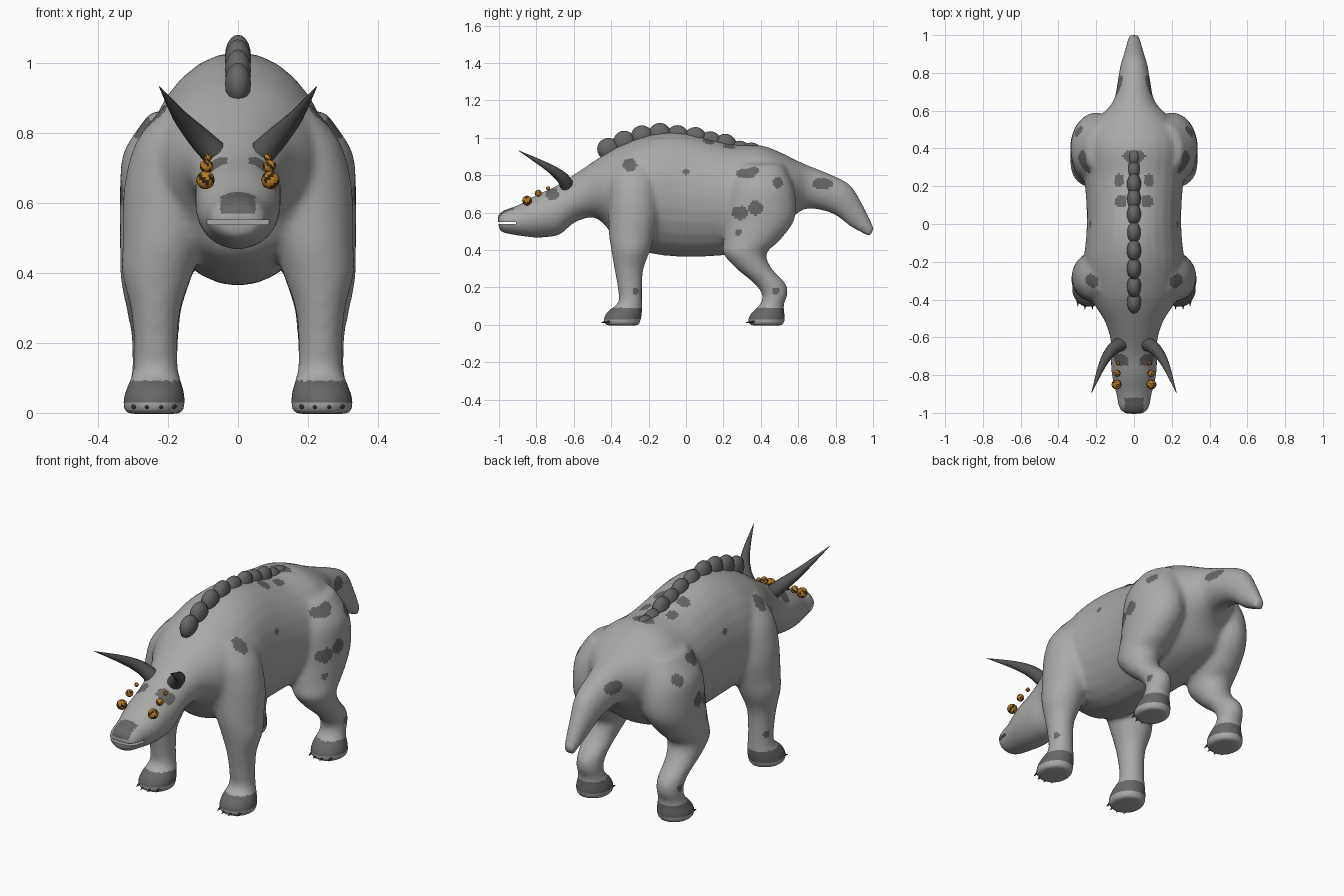
import bpy, bmesh, math
from mathutils import Vector, Matrix

if "Cube" in bpy.data.objects:
    bpy.data.objects.remove(bpy.data.objects["Cube"])


def material(name, rgb):
    m = bpy.data.materials.new(name)
    m.diffuse_color = (*rgb, 1)
    m.use_nodes = True
    m.node_tree.nodes["Principled BSDF"].inputs["Base Color"].default_value = m.diffuse_color
    return m


HIDE = material("grey hide", (0.40, 0.40, 0.39))
DARK = material("dark patches", (0.135, 0.135, 0.13))
HORN = material("dark horn", (0.09, 0.09, 0.088))
AMBER = material("amber eye", (0.50, 0.20, 0.015))
BLACK = material("eye lattice", (0.03, 0.02, 0.01))


def add_object(name, bm, mats):
    bmesh.ops.recalc_face_normals(bm, faces=bm.faces[:])
    me = bpy.data.meshes.new(name)
    bm.to_mesh(me)
    bm.free()
    for m in mats:
        me.materials.append(m)
    ob = bpy.data.objects.new(name, me)
    bpy.context.collection.objects.link(ob)
    return ob


def smooth(ob, angle=40):
    bpy.ops.object.select_all(action='DESELECT')
    ob.select_set(True)
    bpy.context.view_layer.objects.active = ob
    bpy.ops.object.shade_smooth_by_angle(angle=math.radians(angle))


def apply_modifiers(ob):
    dg = bpy.context.evaluated_depsgraph_get()
    me = bpy.data.meshes.new_from_object(ob.evaluated_get(dg))
    ob.modifiers.clear()
    ob.data = me


def refine(rows, steps=4):
    """Catmull-Rom interpolation of a table of section rows."""
    out = []
    for i in range(len(rows) - 1):
        a, b = rows[max(i - 1, 0)], rows[i]
        c, d = rows[i + 1], rows[min(i + 2, len(rows) - 1)]
        for s in range(steps):
            t = s / steps
            out.append([0.5 * (2*q + (r-p)*t + (2*p-5*q+4*r-w)*t*t + (3*q-p-3*r+w)*t**3)
                        for p, q, r, w in zip(a, b, c, d)])
    return out + [list(rows[-1])]


def loft(bm, rings, n=28):
    """Skin elliptical rings given as (centre, axis u, axis v)."""
    loops = []
    for c, u, v in rings:
        loops.append([bm.verts.new(c + u * math.cos(2*math.pi*k/n) + v * math.sin(2*math.pi*k/n))
                      for k in range(n)])
    for a, b in zip(loops, loops[1:]):
        for k in range(n):
            bm.faces.new((a[k], a[(k+1) % n], b[(k+1) % n], b[k]))
    bm.faces.new(loops[0][::-1])
    bm.faces.new(loops[-1])


# Head, trunk and tail sections: top y, top z, bottom y, bottom z, half width
TRUNK = [
    (-1.008, .59, -1.0, .51, .05), (-.97, .615, -.975, .492, .08), (-.9, .64, -.9, .478, .094),
    (-.8, .695, -.8, .467, .118), (-.7, .74, -.68, .48, .123), (-.62, .79, -.6, .545, .125),
    (-.53, .85, -.5, .575, .155), (-.44, .91, -.43, .53, .205), (-.35, .96, -.36, .44, .245),
    (-.2, 1.015, -.2, .385, .265), (-.05, 1.03, -.05, .365, .252), (.1, 1.0, .1, .365, .252),
    (.25, .965, .25, .38, .265), (.4, .96, .4, .42, .28), (.5, .925, .5, .48, .25),
    (.58, .885, .565, .57, .18), (.66, .85, .64, .62, .11), (.76, .81, .74, .61, .088),
    (.87, .755, .81, .58, .072), (.93, .67, .88, .525, .052), (1.008, .515, .98, .47, .03)]
# Leg sections: x, y, z, half width, half depth
FRONT = [
    (.13, -.28, .88, .08, .10), (.17, -.28, .78, .118, .13), (.19, -.28, .68, .13, .135),
    (.20, -.28, .58, .13, .135), (.215, -.29, .48, .115, .122), (.23, -.295, .40, .102, .105),
    (.235, -.305, .30, .072, .078), (.235, -.30, .20, .063, .066), (.235, -.298, .12, .065, .064),
    (.237, -.325, .075, .08, .092), (.24, -.342, .03, .09, .102), (.24, -.34, -.003, .082, .09)]
HIND = [
    (.17, .40, .86, .08, .12), (.19, .40, .75, .135, .17), (.20, .40, .65, .137, .19),
    (.21, .39, .55, .128, .185), (.225, .35, .45, .112, .15), (.235, .315, .38, .10, .115),
    (.24, .365, .30, .08, .095), (.237, .45, .22, .068, .084), (.237, .475, .16, .065, .068),
    (.237, .46, .11, .067, .064), (.237, .44, .07, .08, .086), (.24, .43, .03, .09, .1),
    (.24, .43, -.003, .082, .09)]

skin = bmesh.new()
loft(skin, [(Vector((0, (a+c)/2, (b+d)/2)), Vector((w, 0, 0)), Vector((0, (a-c)/2, (b-d)/2)))
            for a, b, c, d, w in refine(TRUNK)])
for rows in (FRONT, HIND):
    for s in (1, -1):
        loft(skin, [(Vector((s*x, y, z)), Vector((rx, 0, 0)), Vector((0, ry, 0)))
                    for x, y, z, rx, ry in refine(rows)])
body = add_object("body", skin, [HIDE, DARK])

# Fuse the volumes into one skin and relax the joins
rm = body.modifiers.new("fuse", 'REMESH')
rm.mode = 'VOXEL'
rm.voxel_size = 0.012
sm = body.modifiers.new("relax", 'SMOOTH')
sm.factor = 0.5
sm.iterations = 12
apply_modifiers(body)

# Mouth slit
cut = bmesh.new()
bmesh.ops.create_cube(cut, size=1, matrix=Matrix.Translation((0, -1.0, .545)) @ Matrix.Diagonal((.4, .18, .013, 1)))
cutter = add_object("mouth_cutter", cut, [HIDE])
cutter.hide_render = True
bo = body.modifiers.new("mouth", 'BOOLEAN')
bo.operation = 'DIFFERENCE'
bo.solver = 'EXACT'
bo.object = cutter
apply_modifiers(body)
bpy.data.objects.remove(cutter)

# Painted patches: flank spots as (y, z, ry, rz), back spots as (x, y, rx, ry)
FLANK = [(-.30, .855, .037, .035), (0, .82, .016, .016), (.32, .81, .055, .025), (.36, .825, .035, .02),
         (.49, .76, .028, .03), (.29, .60, .045, .037), (.37, .625, .04, .038), (.28, .495, .018, .018),
         (.73, .755, .055, .03), (-.715, .70, .034, .034), (.48, .18, .018, .02), (-.27, .18, .016, .018)]
BACK = [(.08, .23, .026, .036), (.07, .12, .034, .034), (0, .36, .062, .032), (0, .31, .03, .05)]


def inside(a, b, spots):
    return any(((a-p)/r)**2 + ((b-q)/t)**2 < 1 for p, q, r, t in spots)


for p in body.data.polygons:
    c, n = p.center, p.normal
    side = n.x * (1 if c.x > 0 else -1)
    foot = .028 < c.z < .092 and n.z > -.6
    nose = c.y < -.92 and n.z > .0 and c.z > .572 and abs(c.x) < .048
    flank = side > .12 and abs(c.x) > .03 and inside(c.y, c.z, FLANK)
    back = n.z > .4 and c.z > .8 and inside(abs(c.x), c.y, BACK)
    p.material_index = 1 if foot or nose or flank or back else 0
smooth(body, 50)

# Knobbly ridge along the spine: y, top z
ridge = bmesh.new()
for y, top in [(-.415, 1.0), (-.33, 1.038), (-.235, 1.067), (-.14, 1.08), (-.045, 1.068),
               (.05, 1.058), (.13, 1.035), (.21, 1.022), (.285, .985), (.35, .975)]:
    bmesh.ops.create_uvsphere(ridge, u_segments=14, v_segments=10, radius=1,
                              matrix=Matrix.Translation((0, y, top - .06)) @ Matrix.Diagonal((.038, .06, .06, 1)))
smooth(add_object("spine_ridge", ridge, [DARK]))

# Curved horns
horns = bmesh.new()
HORN_PATH = [(.07, -.635, .745, .038), (.115, -.665, .79, .032), (.165, -.74, .845, .021), (.225, -.895, .932, .001)]
for s in (1, -1):
    pts = refine(HORN_PATH, 4)
    rings = []
    for i, (x, y, z, r) in enumerate(pts):
        a, b = pts[max(i-1, 0)], pts[min(i+1, len(pts)-1)]
        d = Vector((s*(b[0]-a[0]), b[1]-a[1], b[2]-a[2])).normalized()
        u = d.cross(Vector((0, 0, 1))).normalized()
        rings.append((Vector((s*x, y, z)), u * r, d.cross(u) * r))
    loft(horns, rings, 12)
smooth(add_object("horns", horns, [HORN]))

# Three compound eyes on each side, faceted amber and black
eyes = bmesh.new()
for s in (1, -1):
    for x, y, z, r in [(.093, -.85, .665, .026), (.09, -.79, .704, .019), (.085, -.737, .73, .011)]:
        bmesh.ops.create_uvsphere(eyes, u_segments=16, v_segments=10, radius=r,
                                  matrix=Matrix.Translation((s*x, y, z)))
for i, f in enumerate(eyes.faces):
    f.material_index = 1 if i % 5 in (0, 2) else 0
add_object("eyes", eyes, [AMBER, BLACK])

# Four claws on each foot
claws = bmesh.new()
for s in (1, -1):
    for y in (-.435, .338):
        for dx in (-.057, -.02, .02, .057):
            yy = y + abs(dx) * .45
            bmesh.ops.create_cone(claws, segments=8, radius1=.014, radius2=.001, depth=.055, cap_ends=True,
                                  matrix=Matrix.Translation((s*(.24 + dx), yy, .018)) @ Matrix.Rotation(math.radians(102), 4, 'X'))
smooth(add_object("claws", claws, [HORN]))
